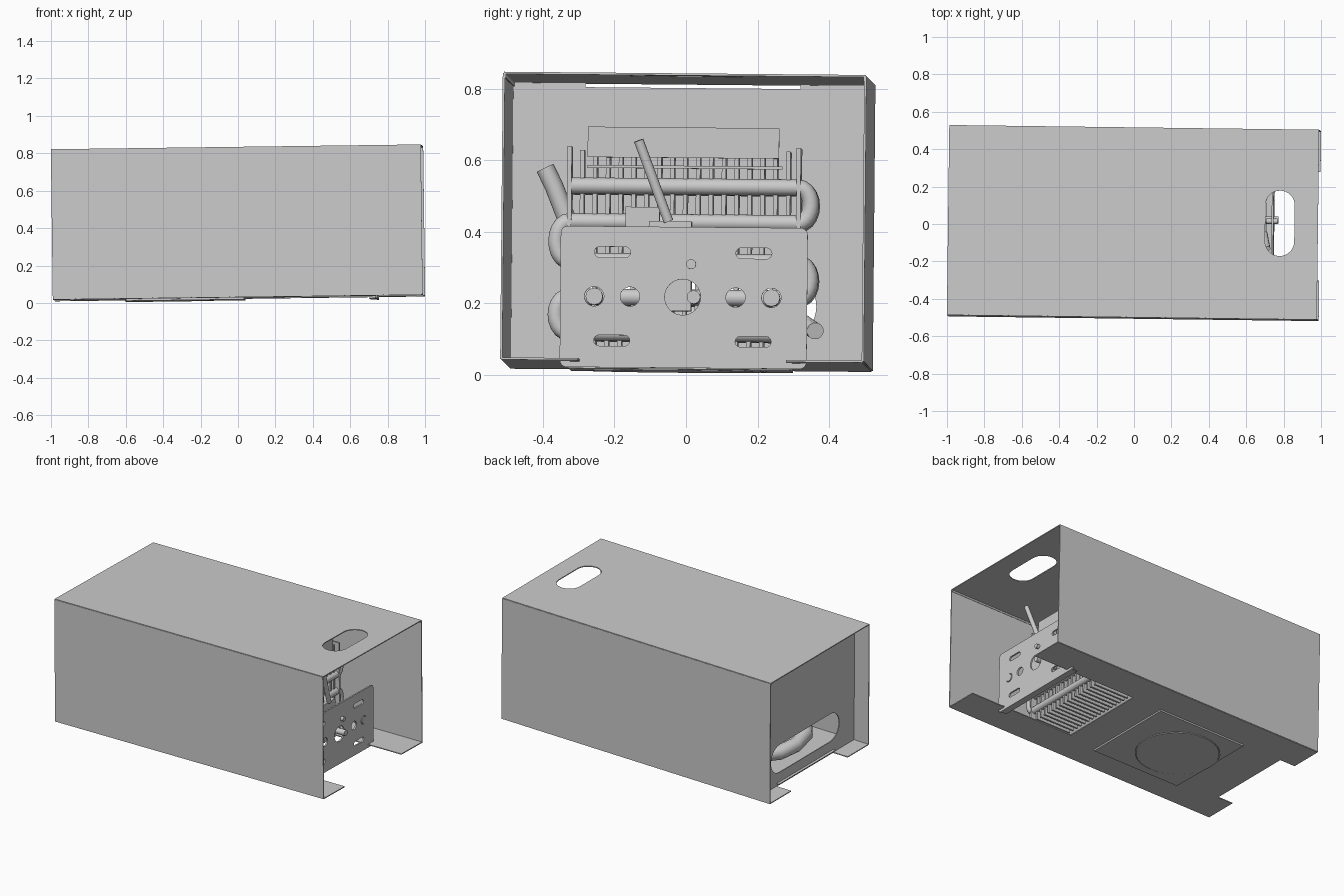
import bpy
from math import cos, sin, pi
from mathutils import Matrix, Vector, Euler

if "Cube" in bpy.data.objects:
    bpy.data.objects.remove(bpy.data.objects["Cube"])

metal = bpy.data.materials.new("sheet_metal_grey")
metal.use_nodes = True
metal.diffuse_color = (0.6, 0.6, 0.6, 1)
metal.node_tree.nodes["Principled BSDF"].inputs["Base Color"].default_value = (0.6, 0.6, 0.6, 1)

# The whole assembly sits very slightly askew
PIVOT = Vector((0, 0.005, 0.427))
TILT = (Matrix.Translation(PIVOT) @ Euler((-0.009, -0.013, -0.0127)).to_matrix().to_4x4()
        @ Matrix.Translation((0, 0, -0.427)))
PLANES = {
    "x": Matrix(((0, 0, 1, 0), (1, 0, 0, 0), (0, 1, 0, 0), (0, 0, 0, 1))),
    "y": Matrix(((1, 0, 0, 0), (0, 0, -1, 0), (0, 1, 0, 0), (0, 0, 0, 1))),
    "z": Matrix.Identity(4),
}


def finish(name, curve, matrix, smooth):
    """Turn a curve into a placed mesh object."""
    temp = bpy.data.objects.new(name + "_curve", curve)
    bpy.context.collection.objects.link(temp)
    graph = bpy.context.evaluated_depsgraph_get()
    mesh = bpy.data.meshes.new_from_object(temp.evaluated_get(graph))
    bpy.data.objects.remove(temp)
    bpy.data.curves.remove(curve)
    mesh.transform(TILT @ matrix)
    mesh.materials.clear()
    mesh.materials.append(metal)
    mesh.polygons.foreach_set("use_smooth", [smooth] * len(mesh.polygons))
    ob = bpy.data.objects.new(name, mesh)
    bpy.context.collection.objects.link(ob)
    return ob


def add_loop(curve, points):
    s = curve.splines.new("POLY")
    s.points.add(len(points) - 1)
    for p, co in zip(s.points, points):
        p.co = (*co, 0, 1) if len(co) == 2 else (*co, 1)
    return s


def plate(name, axis, offset, outline, holes=(), thick=0.006):
    """Flat sheet across an axis, with cut-outs."""
    curve = bpy.data.curves.new(name, "CURVE")
    curve.dimensions, curve.fill_mode, curve.extrude = "2D", "BOTH", thick / 2
    for pts in (outline, *holes):
        add_loop(curve, pts).use_cyclic_u = True
    shift = Matrix.Translation([offset if a == axis else 0 for a in "xyz"])
    return finish(name, curve, shift @ PLANES[axis], False)


def tube(name, points, radius):
    """Round pipe along a path."""
    curve = bpy.data.curves.new(name, "CURVE")
    curve.dimensions, curve.bevel_depth = "3D", radius
    curve.bevel_resolution, curve.use_fill_caps = 4, True
    add_loop(curve, points)
    ob = finish(name, curve, Matrix.Identity(4), True)
    for p in ob.data.polygons:
        p.use_smooth = len(p.vertices) == 4
    return ob


def rect(u0, u1, v0, v1):
    return [(u0, v0), (u1, v0), (u1, v1), (u0, v1)]


def rounded(cu, cv, w, h, r, steps=8):
    """Rounded rectangle: a slot or circle when r is half a side."""
    pts = []
    for k, (su, sv) in enumerate(((1, 1), (-1, 1), (-1, -1), (1, -1))):
        for i in range(steps + 1):
            a = (k + i / steps) * pi / 2
            pts.append((cu + su * (w / 2 - r) + r * cos(a), cv + sv * (h / 2 - r) + r * sin(a)))
    return pts


def circle(u, v, r):
    return [(u + r * cos(i * pi / 16), v + r * sin(i * pi / 16)) for i in range(32)]


def box(name, x0, x1, y0, y1, z0, z1):
    return plate(name, "z", (z0 + z1) / 2, rect(x0, x1, y0, y1), thick=z1 - z0)


# Outer casing
L, W, Z0, Z1 = 0.989, 0.505, 0.029, 0.827
for name, y in (("front_wall", -W), ("back_wall", W)):
    plate(name, "y", y, rect(-L, L, Z0, Z1))
    plate(name + "_hem", "y", y * 0.997, rect(-L, L, Z1 - 0.014, Z1), thick=0.008)
plate("top_panel", "z", Z1, rect(-L, L, -W, W), [rounded(0.785, 0.005, 0.156, 0.35, 0.0779)])
plate("floor_panel", "z", Z0, [
    (L, -W), (L, -0.29), (0.24, -0.29), (0.24, 0.29), (L, 0.29), (L, W),
    (-L, W), (-L, 0.29), (-0.88, 0.29), (-0.88, -0.29), (-L, -0.29), (-L, -W)])

# Recessed end panel with a long opening and a relieved top edge
plate("end_panel", "x", -0.88, [
    (-W, Z0), (W, Z0), (W, Z1), (0.3, Z1), (0.3, Z1 - 0.014),
    (-0.3, Z1 - 0.014), (-0.3, Z1), (-W, Z1)],
    [rounded(0, 0.205, 0.7, 0.185, 0.092)])
box("end_panel_fold", -0.9, -0.88, -0.29, 0.29, 0.045, 0.05)

# Underside fan tray
plate("fan_tray", "z", 0.021, rect(-0.6, 0.03, -0.33, 0.29), [circle(-0.36, -0.03, 0.25)], 0.01)
plate("fan_disc", "z", 0.02, circle(-0.36, -0.03, 0.246), thick=0.012)

# Control panel
slots = [rounded(y, z, 0.1, 0.03, 0.0149) for y in (-0.2, 0.195) for z in (0.085, 0.332)]
rounds = [circle(y, 0.208, 0.027) for y in (-0.25, -0.15, 0.145, 0.245)]
plate("control_panel", "x", 0.74, rounded(0, 0.207, 0.69, 0.394, 0.02),
      slots + rounds + [circle(-0.003, 0.208, 0.05)], 0.01)
box("control_panel_foot", 0.70, 0.74, -0.33, 0.33, 0.012, 0.018)
for side, y in (("right", -0.25), ("left", 0.245)):
    tube(side + "_panel_stub", [(0.65, y, 0.208), (0.748, y, 0.208)], 0.024)
tube("control_shaft", [(0.62, 0.028, 0.208), (0.77, 0.028, 0.208)], 0.019)
box("valve_body", 0.56, 0.7, -0.1, 0.02, 0.17, 0.42)
box("valve_head", 0.58, 0.68, -0.165, -0.07, 0.36, 0.46)
tube("lever_rod", [(0.7, -0.045, 0.42), (0.72, -0.13, 0.645)], 0.014)
tube("lever_pin", [(0.705, 0.02, 0.3), (0.765, 0.02, 0.3)], 0.014)

# Heat exchanger: end plates, fins, cross tubes
X0, X1 = 0.25, 0.5
for side, y in (("right", -0.325), ("left", 0.315)):
    plate(side + "_core_plate", "y", y, rect(X0 - 0.02, X1 + 0.02, 0.03, 0.63), thick=0.012)
for i in range(17):
    plate("core_fin", "y", -0.29 + i * 0.036, rect(X0, X1, 0.035, 0.62), thick=0.012)
box("core_top_rail", X1, X1 + 0.012, -0.275, 0.26, 0.6, 0.685)
box("core_cross_bar", X1, X1 + 0.015, -0.275, 0.27, 0.57, 0.578)
LEVELS = (0.11, 0.21, 0.31, 0.42, 0.52)
for x in (0.3, X1 - 0.005):
    for z in LEVELS:
        tube("core_tube", [(x, -0.33, z), (x, 0.32, z)], 0.023)


def u_bend(name, x, y, z0, z1, out):
    mid, r = (z0 + z1) / 2, (z1 - z0) / 2
    tube(name, [(x, y + out * 0.035 * sin(i * pi / 10), mid - r * cos(i * pi / 10))
                for i in range(11)], 0.023)


for x in (0.3, X1 - 0.005):
    for a, b, y, out in ((0, 1, -0.325, -1), (2, 3, -0.325, -1), (1, 2, 0.315, 1), (3, 4, 0.315, 1)):
        u_bend("return_bend", x, y, LEVELS[a], LEVELS[b], out)

# Inlet and outlet pipes
tube("outlet_pipe", [(0.4, -0.3, 0.35), (0.4, -0.33, 0.42), (0.4, -0.37, 0.52), (0.4, -0.395, 0.57)], 0.026)
tube("inlet_pipe", [(0.4, 0.32, 0.15), (0.42, 0.35, 0.13), (0.48, 0.365, 0.12)], 0.024)

# Curved duct near the end opening
tube("rear_duct", [(-0.55, 0.25, 0.16), (-0.7, 0.22, 0.16), (-0.78, 0.12, 0.16),
                   (-0.81, 0, 0.17), (-0.8, -0.12, 0.19), (-0.74, -0.2, 0.2), (-0.6, -0.22, 0.2)], 0.045)
